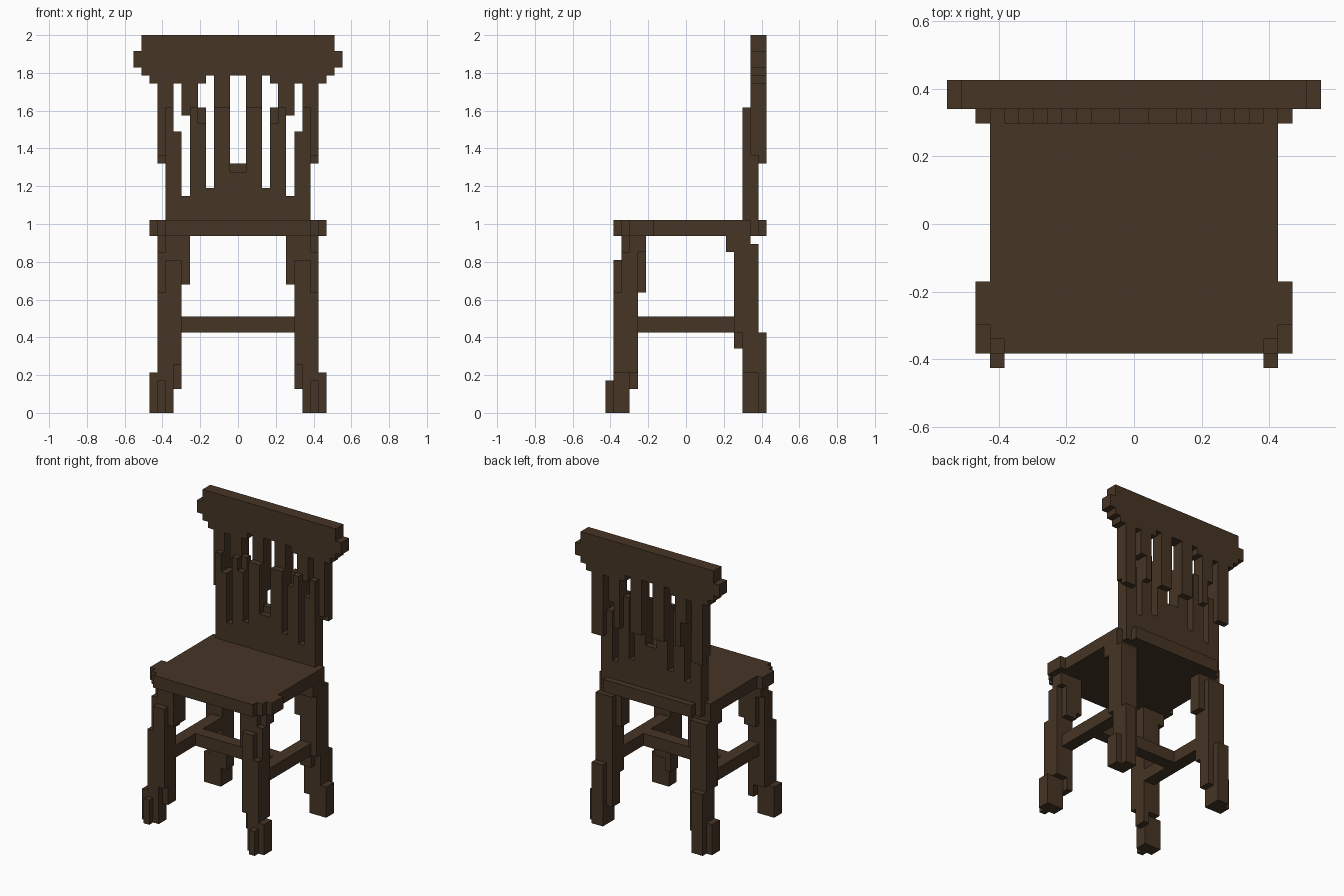
import bpy, bmesh, math
from mathutils import Vector

cube = bpy.data.objects.get("Cube")
if cube:
    bpy.data.objects.remove(cube, do_unlink=True)

U = 2 / 47  # size of one block

wood = bpy.data.materials.new("dark brown wood")
wood.use_nodes = True
COLOUR = (0.061, 0.035, 0.018, 1)
wood.diffuse_color = COLOUR
bsdf = wood.node_tree.nodes["Principled BSDF"]
bsdf.inputs["Base Color"].default_value = COLOUR
bsdf.inputs["Roughness"].default_value = 0.8


def build(name, boxes):
    """Join boxes (x0, x1, y0, y1, z0, z1), in blocks, into one clean skin."""
    cells = {(x, y, z) for x0, x1, y0, y1, z0, z1 in boxes
             for x in range(x0, x1) for y in range(y0, y1) for z in range(z0, z1)}
    bm = bmesh.new()
    for c in cells:
        for axis in range(3):
            for side in (0, 1):
                n = list(c)
                n[axis] += 2 * side - 1
                if tuple(n) in cells:
                    continue
                corners = []
                for a, b in ((0, 0), (1, 0), (1, 1), (0, 1)):
                    p = list(c)
                    p[axis] += side
                    p[(axis + 1) % 3] += a
                    p[(axis + 2) % 3] += b
                    corners.append(bm.verts.new(Vector(p) * U))
                bm.faces.new(corners if side else corners[::-1])
    bmesh.ops.remove_doubles(bm, verts=bm.verts, dist=U * 0.01)
    bmesh.ops.dissolve_limit(bm, angle_limit=math.radians(1),
                             verts=bm.verts, edges=bm.edges)
    mesh = bpy.data.meshes.new(name)
    bm.to_mesh(mesh)
    bm.free()
    mesh.materials.append(wood)
    obj = bpy.data.objects.new(name, mesh)
    bpy.context.collection.objects.link(obj)
    return obj


def build_pair(name, boxes):
    """Build a part on the -x side and its mirror on the +x side."""
    build("right_" + name, boxes)
    build("left_" + name, [(-b[1], -b[0], *b[2:]) for b in boxes])


# Seat with stepped corners and a lip at the rear
build("seat", [
    (-10, 10, -8, 8, 22, 24),
    (-9, 9, -9, 9, 22, 24),
    (-11, 11, -7, -4, 22, 24),
    (-8, 8, 9, 10, 22, 24),
])

# Front legs, splaying outwards and forwards
build_pair("front_leg", [
    (-11, -8, -9, -7, 0, 5),
    (-10, -9, -10, -8, 0, 4),
    (-10, -8, -9, -6, 5, 15),
    (-8, -7, -8, -6, 3, 6),
    (-8, -7, -9, -6, 6, 15),
    (-9, -7, -9, -6, 15, 19),
    (-10, -7, -8, -6, 15, 20),
    (-9, -7, -8, -5, 15, 22),
    (-7, -6, -8, -5, 16, 22),
    (-10, -9, -7, -5, 20, 22),
])

# Back legs, splaying outwards and backwards
build_pair("back_leg", [
    (-11, -10, 7, 9, 0, 5),
    (-10, -8, 7, 10, 0, 10),
    (-8, -7, 7, 9, 3, 10),
    (-9, -7, 6, 9, 8, 10),
    (-10, -7, 6, 9, 10, 21),
    (-8, -6, 6, 8, 16, 22),
    (-10, -7, 5, 8, 20, 22),
])

# H-shaped stretcher
build_pair("side_stretcher", [(-9, -7, -6, 6, 10, 12)])
build("cross_stretcher", [(-7, 7, -1, 1, 10, 12)])

# Lower panel of the backrest
build("back_panel", [
    (-9, 9, 7, 9, 24, 27),
    (-6, 6, 7, 9, 27, 28),
    (-3, 3, 7, 9, 28, 30),
    (-1, 1, 8, 9, 30, 31),
])

# Backrest posts, stepping back and outwards
build_pair("back_post", [
    (-9, -7, 7, 9, 27, 35),
    (-9, -8, 7, 9, 35, 38),
    (-10, -9, 8, 10, 32, 41),
    (-10, -8, 9, 10, 31, 41),
    (-9, -8, 8, 10, 35, 41),
])

# Backrest slats
build_pair("outer_slat", [
    (-6, -4, 7, 9, 28, 36),
    (-6, -5, 7, 9, 36, 38),
    (-5, -4, 8, 9, 36, 38),
    (-6, -5, 8, 10, 33, 41),
    (-7, -5, 8, 10, 37, 41),
])
build_pair("inner_slat", [
    (-3, -1, 7, 9, 30, 38),
    (-3, -1, 8, 10, 33, 42),
])

# Top rail with stepped ends
build("top_rail", [
    (-12, 12, 8, 10, 42, 47),
    (-13, 13, 8, 10, 43, 45),
    (-11, -4, 8, 10, 41, 42),
    (4, 11, 8, 10, 41, 42),
])
